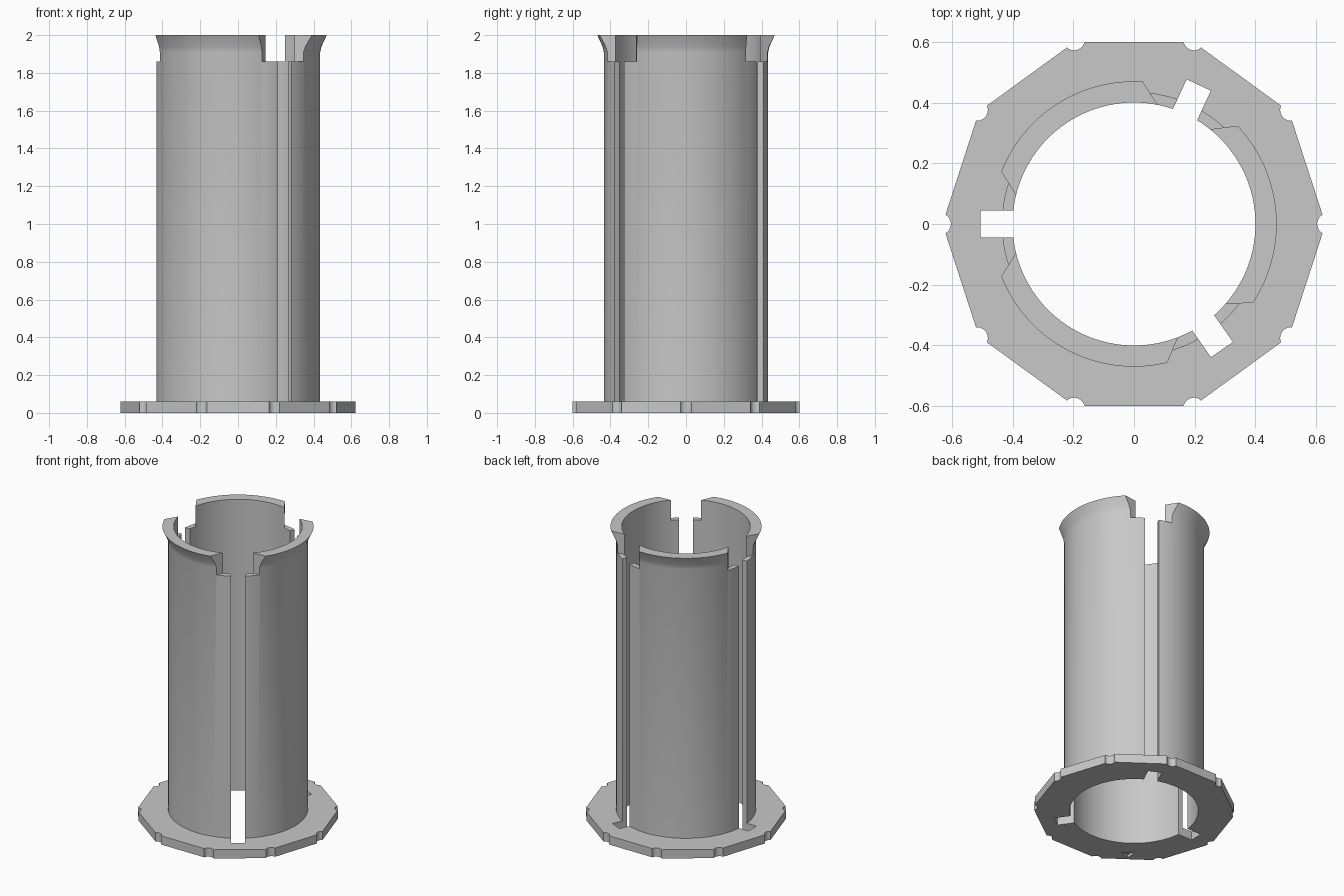
import bpy, bmesh, math
from math import sin, cos, pi, radians
from mathutils import Matrix

cube = bpy.data.objects.get("Cube")
if cube:
    bpy.data.objects.remove(cube, do_unlink=True)

grey = bpy.data.materials.new("light grey")
grey.use_nodes = True
grey.diffuse_color = (0.58, 0.58, 0.58, 1)
grey.node_tree.nodes["Principled BSDF"].inputs["Base Color"].default_value = grey.diffuse_color

SLOT_ANGLES = [radians(a) for a in (65, 180, -55)]
PLATE_TOP = 0.06
SEGMENTS = 120


def make_object(name, bm):
    bmesh.ops.recalc_face_normals(bm, faces=bm.faces)
    mesh = bpy.data.meshes.new(name)
    bm.to_mesh(mesh)
    bm.free()
    mesh.materials.append(grey)
    obj = bpy.data.objects.new(name, mesh)
    bpy.context.collection.objects.link(obj)
    return obj


def add_prism(bm, outline, z0, z1, angle=0):
    """Extrude an xy outline from z0 to z1, turned about the main axis."""
    turn = Matrix.Rotation(angle, 3, 'Z')
    verts = [bm.verts.new(turn @ Matrix.Translation((x, y, z0)).translation) for x, y in outline]
    face = bm.faces.new(verts)
    top = bmesh.ops.extrude_face_region(bm, geom=[face])["geom"]
    bmesh.ops.translate(bm, vec=(0, 0, z1 - z0),
                        verts=[v for v in top if isinstance(v, bmesh.types.BMVert)])


def circle(radius, count, cx=0):
    return [(cx + radius * cos(2 * pi * i / count), radius * sin(2 * pi * i / count))
            for i in range(count)]


def cut(target, outline, z0, z1, angles=(0,)):
    """Subtract copies of a prism from the target."""
    bm = bmesh.new()
    for a in angles:
        add_prism(bm, outline, z0, z1, a)
    cutter = make_object("cutter", bm)
    cutter.hide_render = True
    mod = target.modifiers.new("cut", 'BOOLEAN')
    mod.operation = 'DIFFERENCE'
    mod.solver = 'EXACT'
    mod.object = cutter
    bpy.context.view_layer.objects.active = target
    bpy.ops.object.modifier_apply(modifier=mod.name)
    bpy.data.objects.remove(cutter, do_unlink=True)


def smooth(obj):
    bpy.ops.object.select_all(action='DESELECT')
    obj.select_set(True)
    bpy.context.view_layer.objects.active = obj
    bpy.ops.object.shade_smooth_by_angle(angle=radians(25))


slot = [(0.3, -0.044), (0.505, -0.044), (0.505, 0.044), (0.3, 0.044)]

# Ten-sided base plate with round bites at its corners
bm = bmesh.new()
add_prism(bm, circle(0.6 / cos(pi / 10), 10), 0, PLATE_TOP)
plate = make_object("base_plate", bm)
cut(plate, circle(0.4, SEGMENTS), -0.1, 0.2)
cut(plate, circle(0.035, 20, 0.638), -0.1, 0.2, [i * pi / 5 for i in range(10)])
cut(plate, slot, -0.1, 0.2, SLOT_ANGLES)
# Small triangular index mark sunk in the underside
cut(plate, [(0.52, -0.04), (0.585, 0), (0.52, 0.04)], -0.1, 0.02, [radians(234)])
smooth(plate)

# Hollow tube with a flared lip, turned from a wall profile
profile = [(0.4, PLATE_TOP), (0.435, PLATE_TOP), (0.435, 1.91),
           (0.442, 1.94), (0.47, 2.0), (0.4, 2.0)]
bm = bmesh.new()
rings = [[bm.verts.new((r * cos(a), r * sin(a), z)) for r, z in profile]
         for a in (2 * pi * i / SEGMENTS for i in range(SEGMENTS))]
for i, ring in enumerate(rings):
    after = rings[(i + 1) % SEGMENTS]
    for j in range(len(profile)):
        k = (j + 1) % len(profile)
        bm.faces.new((ring[j], after[j], after[k], ring[k]))
tube = make_object("tube", bm)

# Three full-height slots, each widening to a splayed notch at the lip
cut(tube, slot, -0.1, 2.1, SLOT_ANGLES)
notch = [(0.35, -0.033), (0.52, -0.305), (0.52, 0.305), (0.35, 0.033)]
cut(tube, notch, 1.86, 2.1, SLOT_ANGLES)
smooth(tube)
